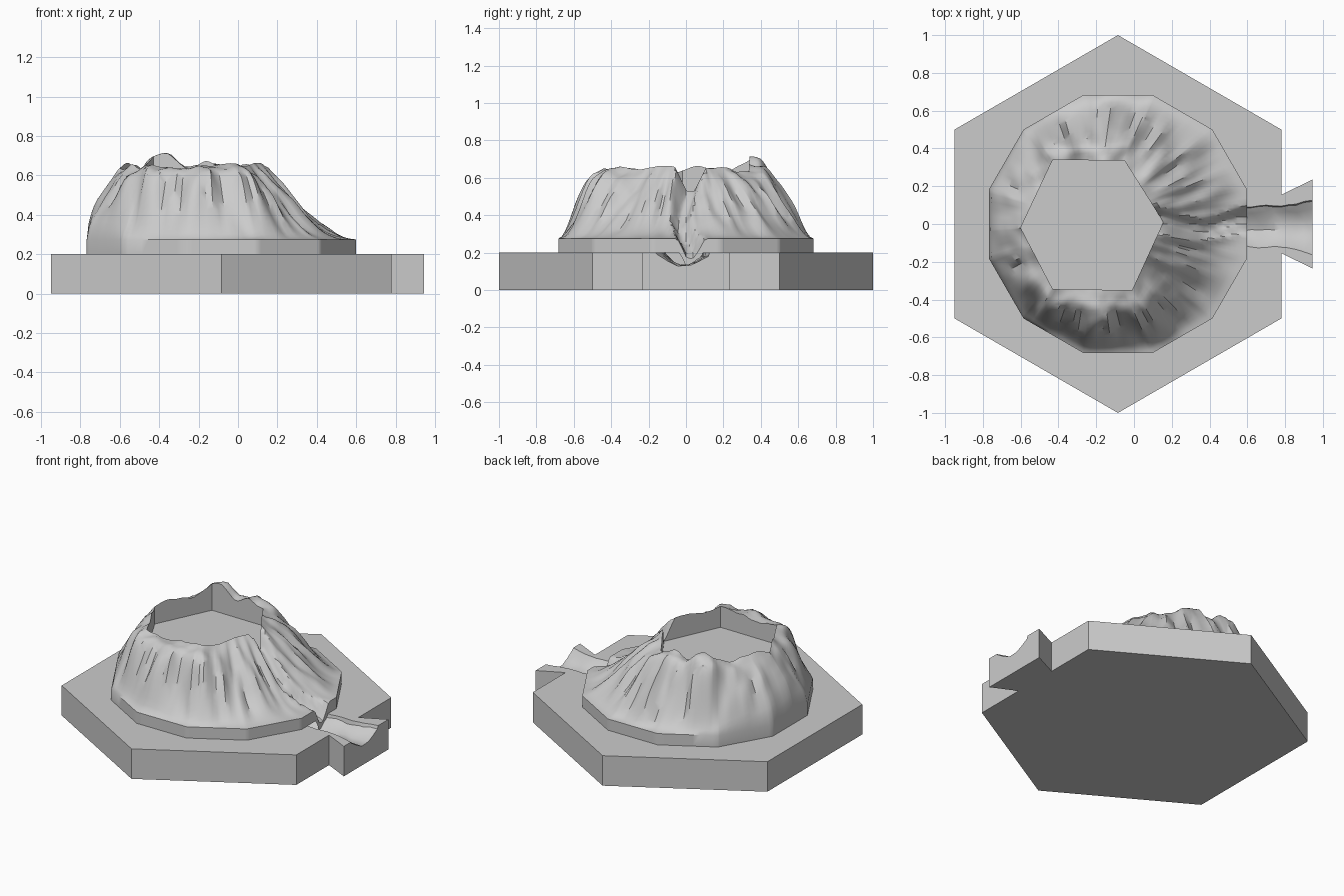
import bpy, bmesh, math
from mathutils import Vector, noise

if "Cube" in bpy.data.objects:
    bpy.data.objects.remove(bpy.data.objects["Cube"])

stone = bpy.data.materials.new("grey stone")
stone.use_nodes = True
GREY = (0.6, 0.6, 0.6, 1)
stone.diffuse_color = GREY
stone.node_tree.nodes["Principled BSDF"].inputs["Base Color"].default_value = GREY

CX = -0.085                      # centre of the tile and the skirt
HUB = Vector((-0.21, 0.0))       # centre of the crater
TILE_TOP, SKIRT_TOP, FLOOR = 0.2, 0.275, 0.52


def add_object(name, bm):
    bmesh.ops.recalc_face_normals(bm, faces=bm.faces)
    mesh = bpy.data.meshes.new(name)
    bm.to_mesh(mesh)
    bm.free()
    mesh.materials.append(stone)
    obj = bpy.data.objects.new(name, mesh)
    bpy.context.collection.objects.link(obj)
    return obj


def activate(obj):
    bpy.ops.object.select_all(action="DESELECT")
    obj.select_set(True)
    bpy.context.view_layer.objects.active = obj


def interp(x, table):
    if x <= table[0][0]:
        return table[0][1]
    for (x0, y0), (x1, y1) in zip(table, table[1:]):
        if x <= x1:
            return y0 + (y1 - y0) * (x - x0) / (x1 - x0)
    return table[-1][1]


def ray_hit(polygon, angle):
    """Distance from the hub to the polygon edge in one direction."""
    d = Vector((math.cos(angle), math.sin(angle)))
    hits = []
    for i, a in enumerate(polygon):
        e = polygon[(i + 1) % len(polygon)] - a
        det = d.cross(e)
        if abs(det) < 1e-9:
            continue
        s = (a - HUB).cross(d) / det
        if -1e-5 <= s <= 1 + 1e-5:
            hits.append((a - HUB).cross(e) / det)
    return max(hits)


def channel_floor(x):
    return interp(x, [(0.15, 0.53), (0.3, 0.38), (0.45, 0.25), (0.6, 0.165), (0.95, 0.125)])


def channel_middle(x):
    return 0.025 * math.sin(x * 13)


# Hexagonal tile with a flared connector on its left side
tile_outline = [(CX, 1), (-0.95, 0.5), (-0.95, -0.5), (CX, -1), (0.78, -0.5),
                (0.78, -0.155), (0.945, -0.235), (0.945, 0.235), (0.78, 0.155), (0.78, 0.5)]
bm = bmesh.new()
bottom = bm.faces.new([bm.verts.new((x, y, 0)) for x, y in tile_outline])
top = bmesh.ops.extrude_face_region(bm, geom=[bottom])["geom"]
bmesh.ops.translate(bm, vec=(0, 0, TILE_TOP),
                    verts=[g for g in top if isinstance(g, bmesh.types.BMVert)])
tile = add_object("hex_tile", bm)

# Rough river bed cut out of the tile
bm = bmesh.new()
section = [(-0.15, 0.24), (-0.115, 0.19), (-0.07, 0.15), (-0.03, 0.125), (0.02, 0.13),
           (0.06, 0.155), (0.09, 0.18), (0.105, 0.24)]
rows = []
for i in range(15):
    x = 0.42 + i * 0.04
    widen = 1 + 0.55 * max(0, (x - 0.8) / 0.15) * 0.6
    row = []
    for y, z in section:
        n = noise.noise_vector(Vector((x * 14, y * 18, 3)))
        dz = 0.016 * n.z if z < 0.2 else 0
        row.append(bm.verts.new((x, y * widen + 0.012 * n.y, z + dz)))
    rows.append(row)
bm.faces.new(rows[0])
bm.faces.new(rows[-1])
for a, b in zip(rows, rows[1:]):
    for j in range(len(section)):
        k = (j + 1) % len(section)
        bm.faces.new((a[j], a[k], b[k], b[j]))
bmesh.ops.triangulate(bm, faces=bm.faces)
cutter = add_object("river_bed_cutter", bm)
cutter.hide_render = True
cut = tile.modifiers.new("river bed", "BOOLEAN")
cut.operation, cut.object, cut.solver = "DIFFERENCE", cutter, "EXACT"
activate(tile)
bpy.ops.object.modifier_apply(modifier=cut.name)
bpy.data.objects.remove(cutter)

# Mountain outline (twelve sides) and crater outline (six sides)
skirt = [Vector((CX + 0.707 * math.cos(math.radians(15 + 30 * i)),
                 0.707 * math.sin(math.radians(15 + 30 * i)))) for i in range(12)]
crater = [Vector(p) for p in [(0.155, 0.01), (-0.05, 0.335), (-0.43, 0.34),
                              (-0.6, -0.02), (-0.43, -0.345), (-0.01, -0.35)]]


def height(t, angle, x, y):
    """Ground height: steep on the far side, long and hollow towards the river."""
    c, s = math.cos(angle), math.sin(angle)
    ridge = noise.noise(Vector((c * 4.5, s * 4.5, t * 0.7)))
    fine = noise.noise(Vector((c * 11, s * 11, t * 2 + 5)))
    u = t + (0.2 * ridge + 0.1 * fine) * 4 * t * (1 - t)
    u = min(max(u, 0), 1)
    v = min(u / 0.8, 1)
    side = v * v * (3 - 2 * v)
    slope = side * s * s + (u ** 1.6 if c > 0 else u ** 0.55) * c * c
    rim = 0.645 + 0.03 * noise.noise(Vector((c * 3, s * 3, 9)))
    rim += 0.015 * noise.noise(Vector((x * 16, y * 16, 2)))
    rim += 0.055 * math.exp(-((x + 0.36) ** 2 + (y - 0.37) ** 2) / 0.008)
    rim += 0.02 * math.exp(-((x - 0.1) ** 2 + (abs(y) - 0.17) ** 2) / 0.01)
    z = SKIRT_TOP + (rim - SKIRT_TOP) * slope
    if x > 0.08:
        rough = 0.025 * noise.noise(Vector((x * 15, y * 15, 1)))
        off = abs(y - channel_middle(x))
        gorge = channel_floor(x) + rough * (1 - t * t) + 2.0 * max(0, off - 0.02)
        z = min(z, gorge)
    return z


# Mountain shell: skirt, slopes, rim, crater wall and crater floor
angles = [2 * math.pi * i / 132 for i in range(132)]
angles = [a - 0.5 * math.sin(a) for a in angles]
corners = [math.atan2(p.y, p.x - HUB.x) % (2 * math.pi) for p in skirt + crater]
angles = [a for a in angles if min(abs(a - c) for c in corners) > 0.012]
angles = sorted(angles + corners)
STEPS = 18
bm = bmesh.new()
columns = []
for a in angles:
    d = Vector((math.cos(a), math.sin(a)))
    outer, inner = ray_hit(skirt, a), ray_hit(crater, a)
    column = []
    for i in range(STEPS + 1):
        t = i / STEPS
        p = HUB + d * (outer + (inner - outer) * t)
        z = height(t, a, p.x, p.y)
        if i == 0:
            column.append(bm.verts.new((p.x, p.y, min(TILE_TOP, z - 0.05))))
        column.append(bm.verts.new((p.x, p.y, z)))
    column.append(bm.verts.new((p.x, p.y, FLOOR)))
    columns.append(column)
for i, a in enumerate(columns):
    b = columns[(i + 1) % len(columns)]
    for j in range(len(a) - 1):
        bm.faces.new((a[j], b[j], b[j + 1], a[j + 1]))
bm.faces.new([c[-1] for c in columns])
mountain = add_object("crater_mountain", bm)

for obj in (tile, mountain):
    activate(obj)
    bpy.ops.object.shade_smooth_by_angle(angle=math.radians(35))
